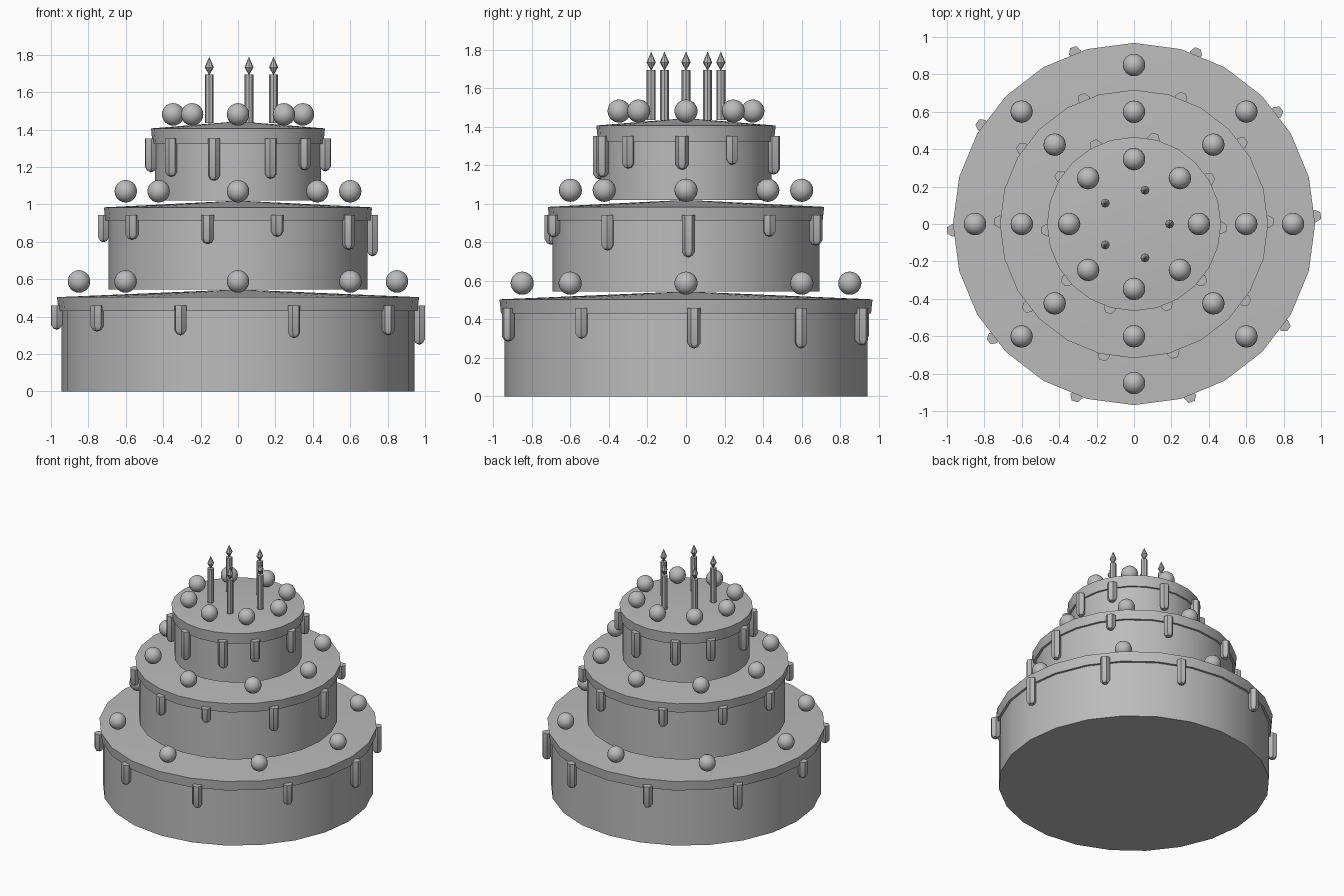
import bpy
import bmesh
from math import sin, cos, pi, radians
from mathutils import Vector

cube = bpy.data.objects.get("Cube")
if cube:
    bpy.data.objects.remove(cube)

grey = bpy.data.materials.new("plain_grey")
grey.use_nodes = True
colour = (0.5, 0.5, 0.5, 1)
grey.diffuse_color = colour
grey.node_tree.nodes["Principled BSDF"].inputs["Base Color"].default_value = colour


def finish(name, bm, location=(0, 0, 0), turn=0.0):
    """Turn a bmesh into a smooth object whose sharp edges stay sharp."""
    bmesh.ops.recalc_face_normals(bm, faces=bm.faces)
    for face in bm.faces:
        face.smooth = True
    mesh = bpy.data.meshes.new(name)
    bm.to_mesh(mesh)
    bm.free()
    mesh.set_sharp_from_angle(angle=radians(32))
    mesh.materials.append(grey)
    obj = bpy.data.objects.new(name, mesh)
    obj.location = location
    obj.rotation_euler.z = turn
    bpy.context.collection.objects.link(obj)
    return obj


def lathe(name, profile, sides, location=(0, 0, 0), turn=0.0):
    """Revolve (radius, z) points about z; radius 0 makes a pole."""
    bm = bmesh.new()
    rings = []
    for r, z in profile:
        count = sides if r else 1
        rings.append([bm.verts.new((r * cos(2 * pi * i / sides),
                                    r * sin(2 * pi * i / sides), z))
                      for i in range(count)])
    for low, high in zip(rings, rings[1:]):
        for i in range(sides):
            j = (i + 1) % sides
            corners = [low[i % len(low)], low[j % len(low)],
                       high[j % len(high)], high[i % len(high)]]
            bm.faces.new(list(dict.fromkeys(corners)))
    for ring in (rings[0], rings[-1]):
        if len(ring) > 1:
            bm.faces.new(ring)
    return finish(name, bm, location, turn)


def polar(radius, angle, z):
    return Vector((radius * cos(angle), radius * sin(angle), z))


def berry(name, location):
    bm = bmesh.new()
    bmesh.ops.create_uvsphere(bm, u_segments=16, v_segments=12, radius=0.06)
    finish(name, bm, location)


def drip(name, location, length, turn):
    r = 0.034
    lathe(name, [(r, 0), (r, 0.028 - length), (r * 0.6, 0.008 - length),
                 (0, -length)], 6, location, turn)


# Tiers: base z, body radius, icing radius, icing bottom, rim, peak, berry ring, berry z
tiers = {
    "bottom": (0, 0.943, 0.968, 0.431, 0.504, 0.545, 0.85, 0.588),
    "middle": (0.545, 0.693, 0.717, 0.914, 0.984, 1.02, 0.6, 1.07),
    "top": (1.02, 0.444, 0.465, 1.323, 1.406, 1.444, 0.347, 1.481),
}
# Drips: (angle in degrees, length), going round each tier
drips = {
    "bottom": [(2.5, .21), (38, .21), (70, .195), (109, .17), (147, .2),
               (182, .13), (219, .14), (251.5, .16), (288, .175), (326, .16)],
    "middle": [(1, .22), (37, .115), (69.5, .16), (112, .14), (146, .14),
               (179, .145), (218, .133), (257, .155), (287, .117), (325.5, .186)],
    "top": [(357.5, .175), (31, .15), (77, .2), (116, .19), (147, .17),
            (184, .18), (220, .205), (254, .225), (292, .215), (320, .17)],
}

for tier, (base, body_r, ice_r, ice_low, rim, peak, ring_r, berry_z) in tiers.items():
    # Sponge body and the shallow cone of icing on it
    lathe(f"{tier}_tier", [(body_r, base), (body_r, rim - 0.02)], 24)
    lathe(f"{tier}_icing", [(ice_r - 0.008, ice_low), (ice_r, rim), (0, peak)], 24)
    # Ring of eight berries
    for i in range(8):
        berry(f"{tier}_berry", polar(ring_r, i * pi / 4, berry_z))
    # Icing drips, a flat side facing outwards
    for degrees, length in drips[tier]:
        a = radians(degrees)
        drip(f"{tier}_drip", polar(ice_r + 0.002, a, ice_low + 0.028), length, a + pi / 6)

# Candles with pointed flames
for i in range(5):
    spot = polar(0.19, i * 2 * pi / 5, 0)
    lathe("candle", [(0.023, 1.435), (0.023, 1.695)], 8, spot)
    lathe("flame", [(0, 1.69), (0.024, 1.733), (0, 1.79)], 8, spot)
